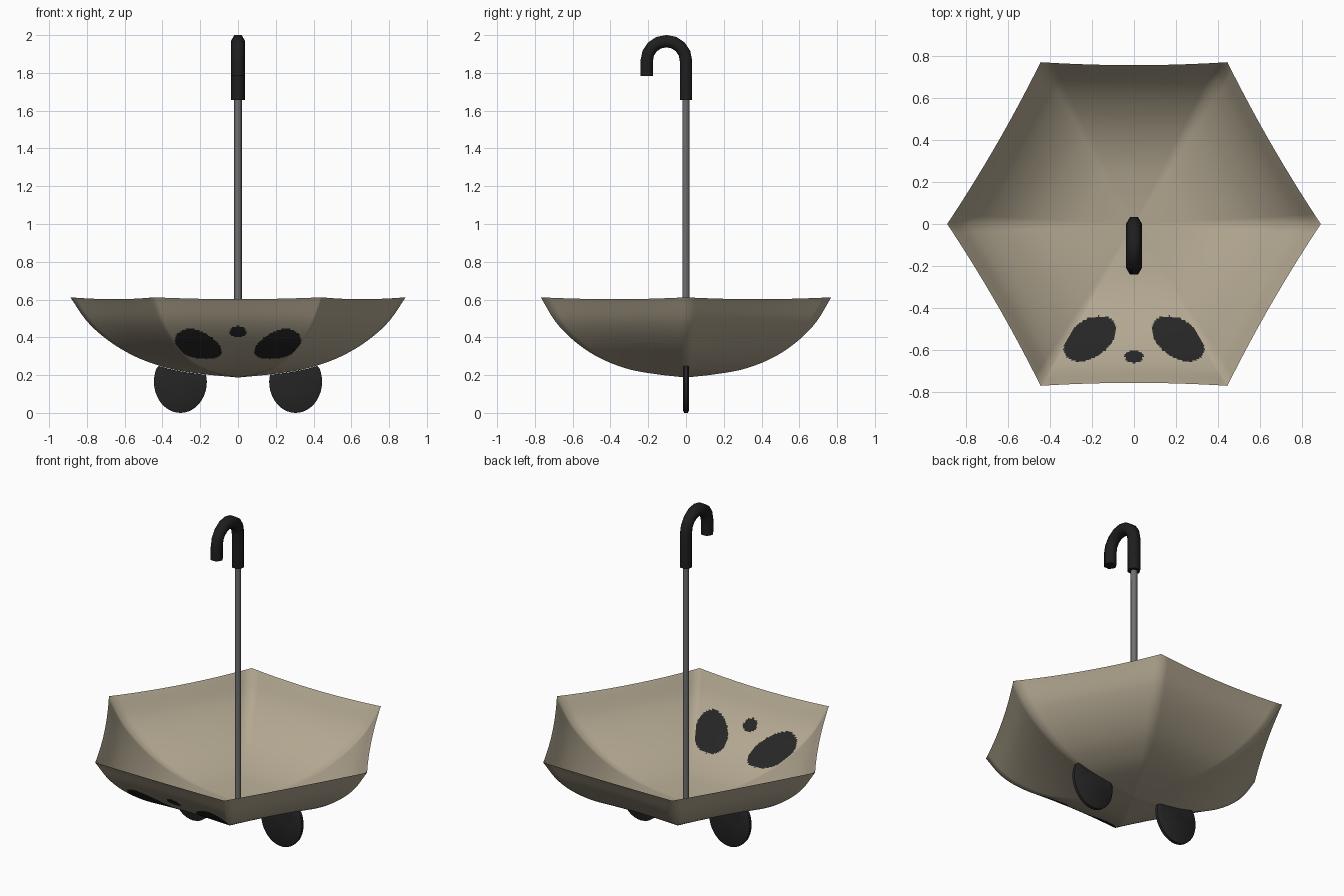
import bpy, bmesh, math
from mathutils import Vector

if "Cube" in bpy.data.objects:
    bpy.data.objects.remove(bpy.data.objects["Cube"])

def material(name, rgb):
    m = bpy.data.materials.new(name)
    m.diffuse_color = (*rgb, 1)
    m.use_nodes = True
    m.node_tree.nodes["Principled BSDF"].inputs["Base Color"].default_value = m.diffuse_color
    return m

BEIGE = material("beige fabric", (0.45, 0.39, 0.285))
DARK = material("dark patch", (0.019, 0.019, 0.019))
BLACK = material("black handle", (0.013, 0.013, 0.013))
GREY = material("grey metal", (0.16, 0.16, 0.165))

def finish(bm, name, mats, angle=50):
    me = bpy.data.meshes.new(name)
    bm.to_mesh(me)
    bm.free()
    for m in mats:
        me.materials.append(m)
    ob = bpy.data.objects.new(name, me)
    bpy.context.collection.objects.link(ob)
    bpy.ops.object.select_all(action='DESELECT')
    ob.select_set(True)
    bpy.context.view_layer.objects.active = ob
    bpy.ops.object.shade_smooth_by_angle(angle=math.radians(angle))
    return ob

# Rib profile (radius, height), smoothly interpolated
RIB = [Vector(p) for p in ((0, 0.187), (0.19, 0.206), (0.36, 0.234), (0.53, 0.292),
                           (0.675, 0.375), (0.795, 0.48), (0.888, 0.612))]

def rib(t):
    n = len(RIB) - 1
    i = min(int(t * n), n - 1)
    f = t * n - i
    b, c = RIB[i], RIB[i + 1]
    a = RIB[i - 1] if i else 2 * b - c
    d = RIB[i + 2] if i + 2 <= n else 2 * c - b
    return b + 0.5 * f * (c - a + f * (2 * a - 5 * b + 4 * c - d + f * (3 * (b - c) + d - a)))

# Canopy: six panels between ribs, pulled in slightly along their middles
def in_ellipse(x, y, cx, cy, a, b, tilt):
    c, s = math.cos(tilt), math.sin(tilt)
    u, v = (x - cx) * c + (y - cy) * s, -(x - cx) * s + (y - cy) * c
    return (u / a) ** 2 + (v / b) ** 2 < 1

def is_patch(p):
    return (in_ellipse(abs(p.x), p.y, 0.21, -0.545, 0.139, 0.089, math.radians(-35))
            or in_ellipse(p.x, p.y, 0, -0.63, 0.044, 0.03, 0))

bm = bmesh.new()
ROWS = 80
for k in range(6):
    cols = 96 if k == 4 else 16          # the front panel carries the face
    a0, a1 = math.radians(60 * k), math.radians(60 * k + 60)
    d0 = Vector((math.cos(a0), math.sin(a0), 0))
    d1 = Vector((math.cos(a1), math.sin(a1), 0))
    mid = (d0 + d1).normalized()
    grid = []
    for r in range(ROWS + 1):
        t = r / ROWS
        p = rib(t)
        row = []
        for c in range(cols + 1):
            u = c / cols
            sag = 4 * u * (1 - u) * min(1, 1.6 * t)
            v = d0.lerp(d1, u) * p.x - mid * 0.014 * sag
            v.z = p.y - 0.010 * sag * max(0, 2 * t - 1) ** 3
            row.append(bm.verts.new(v))
        grid.append(row)
    for r in range(ROWS):
        for c in range(cols):
            bm.faces.new((grid[r][c], grid[r][c + 1], grid[r + 1][c + 1], grid[r + 1][c]))
bmesh.ops.remove_doubles(bm, verts=bm.verts, dist=1e-4)
for f in bm.faces:
    m = f.calc_center_median()
    f.material_index = int(m.y < -0.3 and is_patch(m))
finish(bm, "canopy", [BEIGE, DARK], 60)

# Ears: thin oval plates whose tops follow the canopy
def rib_height(x):
    return min((rib(i / 200) for i in range(201)), key=lambda p: abs(p.x - x)).y

def ear(name, side):
    bm = bmesh.new()
    n = 40
    rings = []
    for y, s in ((-0.015, 0.93), (-0.009, 1), (0.009, 1), (0.015, 0.93)):
        ring = []
        for i in range(n):
            a = 2 * math.pi * i / n
            x = 0.305 + 0.14 * s * math.cos(a)
            z = 0.165 + 0.165 * s * math.sin(a)
            ring.append(bm.verts.new((side * x, y, min(z, rib_height(x) - 0.002))))
        rings.append(ring)
    for r0, r1 in zip(rings, rings[1:]):
        for i in range(n):
            bm.faces.new((r0[i], r0[(i + 1) % n], r1[(i + 1) % n], r1[i]))
    bm.faces.new(rings[0])
    bm.faces.new(rings[-1])
    bmesh.ops.recalc_face_normals(bm, faces=bm.faces)
    finish(bm, name, [DARK])

ear("left_ear", -1)
ear("right_ear", 1)

# Six-sided tubes swept along a path in the y-z plane
def tube(name, path, radius, mat):
    bm = bmesh.new()
    pts = [Vector((0, y, z)) for y, z in path]
    rings = []
    for i, p in enumerate(pts):
        d = (pts[min(i + 1, len(pts) - 1)] - pts[max(i - 1, 0)]).normalized()
        side = Vector((1, 0, 0))
        up = d.cross(side)
        rings.append([bm.verts.new(p + radius * (side * math.cos(k * math.pi / 3)
                                                 + up * math.sin(k * math.pi / 3)))
                      for k in range(6)])
    for r0, r1 in zip(rings, rings[1:]):
        for i in range(6):
            bm.faces.new((r0[i], r0[(i + 1) % 6], r1[(i + 1) % 6], r1[i]))
    bm.faces.new(rings[0])
    bm.faces.new(rings[-1])
    bmesh.ops.recalc_face_normals(bm, faces=bm.faces)
    finish(bm, name, [mat], 65)

tube("pole", [(0, 0.195), (0, 1.67)], 0.02, GREY)
R, CZ = 0.104, 1.864
arc = [(-R + R * math.cos(math.pi * i / 8), CZ + R * math.sin(math.pi * i / 8)) for i in range(9)]
tube("hook_handle", [(0, 1.657)] + arc + [(-2 * R, 1.783)], 0.038, BLACK)
